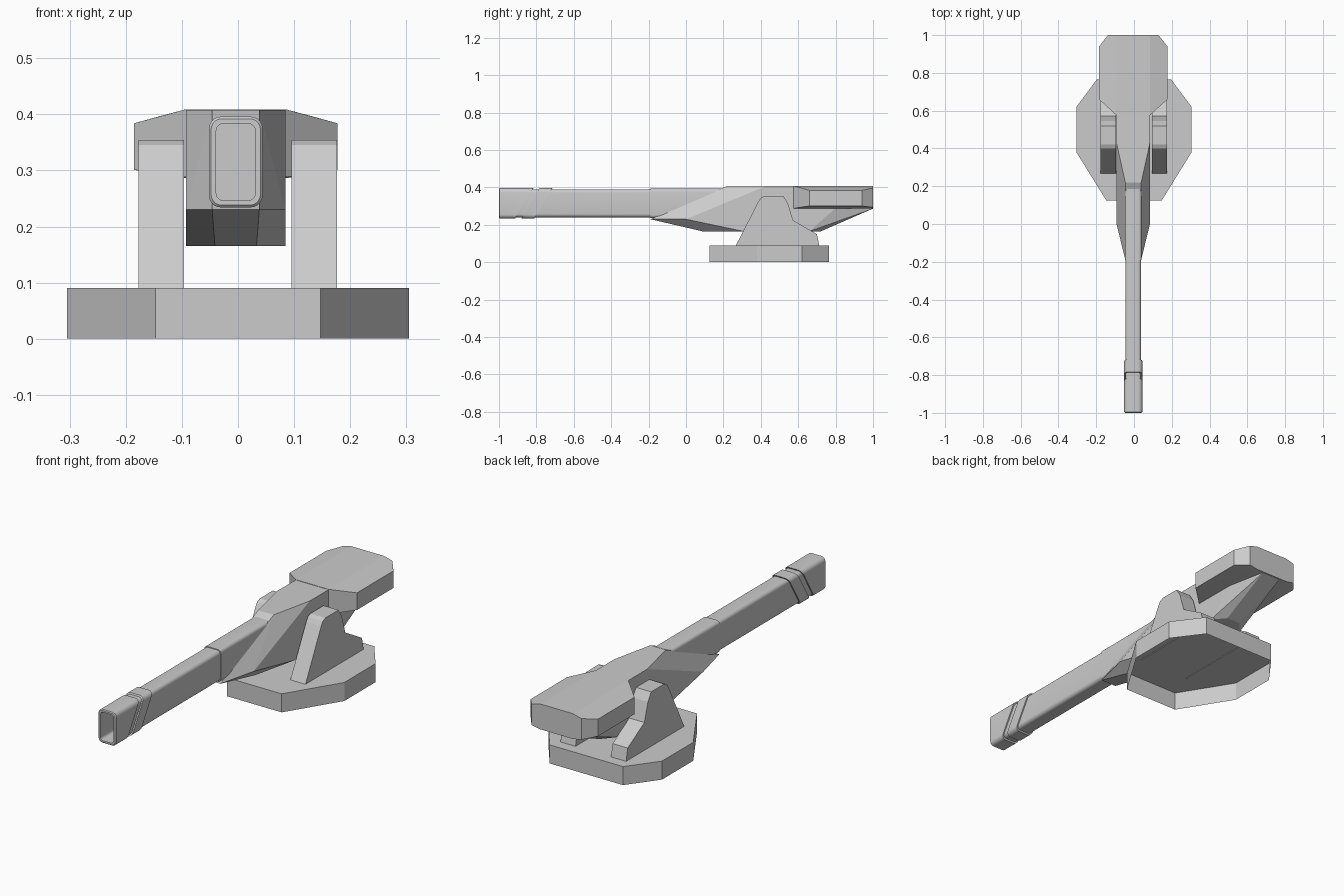
import bpy, bmesh, math

if "Cube" in bpy.data.objects:
    bpy.data.objects.remove(bpy.data.objects["Cube"])

CX = -0.004   # gun sits slightly off the mount's centre line


def finish(name, bm):
    bmesh.ops.recalc_face_normals(bm, faces=bm.faces)
    me = bpy.data.meshes.new(name)
    bm.to_mesh(me)
    bm.free()
    ob = bpy.data.objects.new(name, me)
    bpy.context.collection.objects.link(ob)
    return ob


def mirrored_hull(name, pts):
    """Faceted convex block from right-hand corner points."""
    bm = bmesh.new()
    for x, y, z in pts:
        bm.verts.new((CX + x, y, z))
        bm.verts.new((CX - x, y, z))
    r = bmesh.ops.convex_hull(bm, input=bm.verts)
    bmesh.ops.delete(bm, geom=list({v for v in r["geom_interior"] if isinstance(v, bmesh.types.BMVert)}), context='VERTS')
    bmesh.ops.dissolve_limit(bm, angle_limit=math.radians(1), verts=bm.verts, edges=bm.edges)
    return finish(name, bm)


def extrude(name, outline, vec, keep_start=True):
    bm = bmesh.new()
    f = bm.faces.new([bm.verts.new(p) for p in outline])
    r = bmesh.ops.extrude_face_region(bm, geom=[f], use_keep_orig=True)
    bmesh.ops.translate(bm, verts=[v for v in r["geom"] if isinstance(v, bmesh.types.BMVert)], vec=vec)
    ob_faces = [f] if not keep_start else []
    if ob_faces:
        bmesh.ops.delete(bm, geom=ob_faces, context='FACES_ONLY')
    return finish(name, bm)


def rounded_tube(name, rings, zc=0.315, seg=5):
    """Loft of rounded rectangles: (half width, half height, radius, y, slant)."""
    bm = bmesh.new()
    loops = []
    for w, h, r, y, slant in rings:
        loop = []
        for q, (sx, sz) in enumerate([(1, 1), (-1, 1), (-1, -1), (1, -1)]):
            for i in range(seg + 1):
                a = math.pi / 2 * (q + i / seg)
                dz = sz * (h - r) + r * math.sin(a)
                loop.append(bm.verts.new((CX + sx * (w - r) + r * math.cos(a), y + slant * dz, zc + dz)))
        loops.append(loop)
    for a, b in zip(loops, loops[1:]):
        for i in range(len(a)):
            j = (i + 1) % len(a)
            bm.faces.new((a[i], a[j], b[j], b[i]))
    bm.faces.new(loops[0])
    bm.faces.new(loops[-1])
    ob = finish(name, bm)
    bpy.ops.object.select_all(action='DESELECT')
    bpy.context.view_layer.objects.active = ob
    ob.select_set(True)
    bpy.ops.object.shade_smooth_by_angle(angle=math.radians(30))
    return ob


# Base: eight-sided shell, open underneath
half = [(0.147, 0.125), (0.305, 0.38), (0.305, 0.62), (0.197, 0.765)]
outline = half + [(-x, y) for x, y in reversed(half)]
extrude("base", [(x, y, 0) for x, y in outline], (0, 0, 0.09), keep_start=False)

# Side brackets
side = [(0.265, 0.087), (0.387, 0.325), (0.40, 0.345), (0.42, 0.354), (0.52, 0.354), (0.545, 0.315),
        (0.572, 0.225), (0.70, 0.15), (0.713, 0.087)]
for label, x in (("left", -0.177), ("right", 0.095)):
    extrude(label + "_bracket", [(x, y, z) for y, z in side], (0.081, 0, 0))

# Faceted gun body
W, N, B = 0.0885, 0.042, 0.037
mirrored_hull("gun_body", [
    (N, -0.19, 0.23), (W, 0.0, 0.23), (N, 0.22, 0.408), (W, 0.43, 0.408),
    (B, 0.09, 0.165), (W, 0.31, 0.165), (W, 0.66, 0.165), (B, 0.72, 0.165),
    (W, 0.80, 0.29), (W, 0.85, 0.406), (0.05, 0.995, 0.285), (0.05, 0.995, 0.406)])

# Wide rear housing
mirrored_hull("rear_housing", [
    (W, 0.575, 0.409), (W, 1.0, 0.409), (0.181, 0.66, 0.384), (0.181, 0.94, 0.384), (0.134, 1.0, 0.397),
    (W, 0.575, 0.288), (W, 1.0, 0.286), (0.181, 0.66, 0.301), (0.181, 0.94, 0.301), (0.134, 1.0, 0.294)])

# Barrel with hollow muzzle, slanted sleeve and slanted ring
S = 0.6
T = (0.042, 0.0745, 0.018)      # tube section
R = (0.048, 0.081, 0.022)       # raised section
I = (0.035, 0.069, 0.014)       # bore section
rounded_tube("barrel", [
    (*I, -0.80, 0), (*I, -1.0, 0), (0.044, 0.077, 0.019, -1.0, 0), (*R, -0.996, 0),
    (*R, -0.865, S), (*T, -0.865, S), (*T, -0.831, S), (*R, -0.831, S),
    (*R, -0.763, S), (*T, -0.763, S), (*T, 0.30, 0)])

# Collar where the barrel enters the body
rounded_tube("barrel_collar", [(0.0445, 0.078, 0.016, -0.19, 0), (0.0445, 0.078, 0.016, 0.30, 0)])
